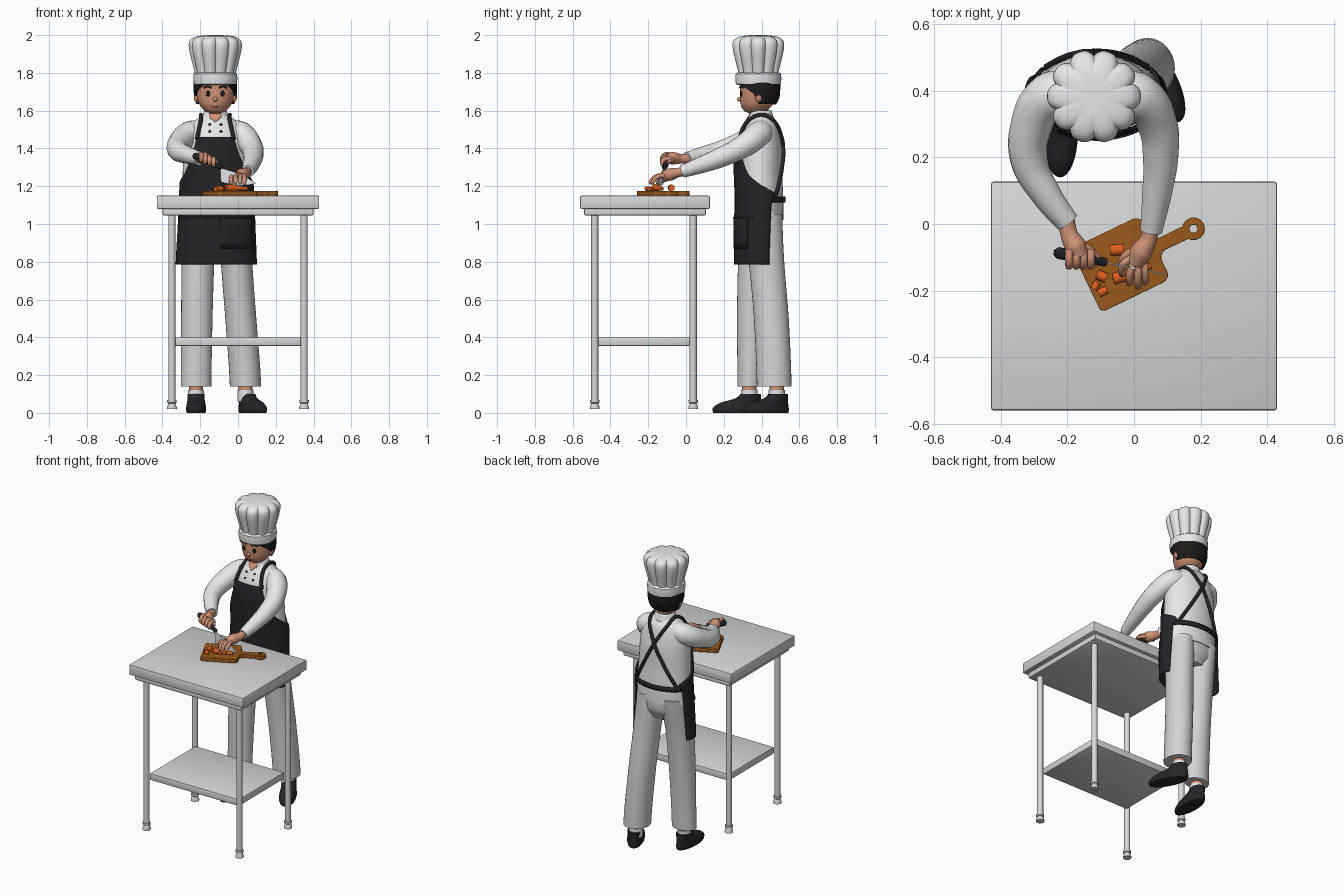
import bpy, bmesh
from math import sin, cos, pi, radians, sqrt
from mathutils import Vector, Matrix

if "Cube" in bpy.data.objects:
    bpy.data.objects.remove(bpy.data.objects["Cube"])

def material(name, r, g, b):
    m = bpy.data.materials.new(name)
    m.use_nodes = True
    m.diffuse_color = (r, g, b, 1)
    bsdf = next(n for n in m.node_tree.nodes if n.type == 'BSDF_PRINCIPLED')
    bsdf.inputs["Base Color"].default_value = (r, g, b, 1)
    bsdf.inputs["Roughness"].default_value = 0.7
    return m

WHITE = material("white cloth", .8, .8, .8)
GREY = material("trouser grey", .65, .65, .65)
METAL = material("table white", .68, .68, .68)
BLACK = material("apron black", .018, .018, .02)
HAIR = material("hair black", .012, .01, .01)
SKIN = material("skin", .62, .29, .18)
LIP = material("lip", .35, .1, .07)
WOOD = material("board brown", .32, .1, .012)
ORANGE = material("carrot orange", .75, .12, .015)
STEEL = material("blade steel", .75, .77, .8)
parts = []

def add(name, bm, mat):
    bmesh.ops.recalc_face_normals(bm, faces=bm.faces[:])
    me = bpy.data.meshes.new(name)
    bm.to_mesh(me)
    bm.free()
    ob = bpy.data.objects.new(name, me)
    bpy.context.collection.objects.link(ob)
    me.materials.append(mat)
    parts.append(ob)
    return ob

def at(rings, z):
    """Smoothly interpolated ring (z, cx, cy, rx, ry) at a height."""
    n = len(rings) - 1
    i = max([k for k in range(n) if rings[k][0] <= z + 1e-6], default=0)
    t = min(1, max(0, (z - rings[i][0]) / (rings[i + 1][0] - rings[i][0])))
    a, b, c, d = (rings[min(n, max(0, k))] for k in (i - 1, i, i + 1, i + 2))
    return [z] + [.5 * (2 * q + (r - p) * t + (2 * p - 5 * q + 4 * r - s) * t * t
                  + (3 * q - p - 3 * r + s) * t ** 3) for p, q, r, s in list(zip(a, b, c, d))[1:5]]

def loft(name, rings, mat, seg=32, steps=4, lobes=0):
    rows = [at(rings, a[0] + (b[0] - a[0]) * k / steps)
            for a, b in zip(rings, rings[1:]) for k in range(steps)] + [list(rings[-1])]
    bm, loops = bmesh.new(), []
    for z, cx, cy, rx, ry in rows:
        ring = []
        for j in range(seg):
            a = 2 * pi * j / seg
            f = 1 - .13 * (1 - abs(sin(lobes * a / 2))) ** 1.5 if lobes else 1
            ring.append(bm.verts.new((cx + rx * f * sin(a), cy - ry * f * cos(a), z)))
        loops.append(ring)
    for p, q in zip(loops, loops[1:]):
        for j in range(seg):
            bm.faces.new((p[j], p[(j + 1) % seg], q[(j + 1) % seg], q[j]))
    bm.faces.new(loops[0])
    bm.faces.new(loops[-1])
    return add(name, bm, mat)

def shell(name, rings, edges, mat, off=0, thick=.01, rows=24, cols=40):
    """Open cloth patch on a loft; edges are (z, first angle, last angle), 0 = front."""
    bm, grid = bmesh.new(), []
    for i in range(rows + 1):
        z = edges[0][0] + (edges[-1][0] - edges[0][0]) * i / rows
        lo, hi = at([(e[0], e[1], e[2], 0, 0) for e in edges], z)[1:3]
        _, cx, cy, rx, ry = at(rings, z)
        angles = [radians(lo + (hi - lo) * j / cols) for j in range(cols + 1)]
        grid.append([bm.verts.new((cx + (rx + off) * sin(a), cy - (ry + off) * cos(a), z)) for a in angles])
    for p, q in zip(grid, grid[1:]):
        for j in range(cols):
            bm.faces.new((p[j], p[j + 1], q[j + 1], q[j]))
    ob = add(name, bm, mat)
    mod = ob.modifiers.new("thickness", 'SOLIDIFY')
    mod.thickness, mod.offset = thick, 0
    return ob

def to_mesh(name, cu, mat):
    ob = bpy.data.objects.new(name, cu)
    bpy.context.collection.objects.link(ob)
    me = bpy.data.meshes.new_from_object(ob.evaluated_get(bpy.context.evaluated_depsgraph_get()))
    bpy.data.objects.remove(ob)
    bm = bmesh.new()
    bm.from_mesh(me)
    bmesh.ops.remove_doubles(bm, verts=bm.verts[:], dist=1e-5)
    return add(name, bm, mat)

def tube(name, pts, radii, mat):
    cu = bpy.data.curves.new(name, 'CURVE')
    cu.dimensions, cu.bevel_depth, cu.bevel_resolution, cu.use_fill_caps = '3D', 1, 5, True
    cu.resolution_u = 8
    sp = cu.splines.new('BEZIER')
    sp.bezier_points.add(len(pts) - 1)
    for k, (bp, p) in enumerate(zip(sp.bezier_points, pts)):
        bp.co, bp.handle_left_type, bp.handle_right_type = p, 'AUTO', 'AUTO'
        bp.radius = radii[k] if isinstance(radii, (list, tuple)) else radii
    return to_mesh(name, cu, mat)

def plate(name, outlines, depth, bevel, matrix, mat):
    cu = bpy.data.curves.new(name, 'CURVE')
    cu.dimensions, cu.fill_mode, cu.extrude, cu.bevel_depth = '2D', 'BOTH', depth, bevel
    for pts in outlines:
        sp = cu.splines.new('POLY')
        sp.points.add(len(pts) - 1)
        for sp_pt, (x, y) in zip(sp.points, pts):
            sp_pt.co = (x, y, 0, 1)
        sp.use_cyclic_u = True
    ob = to_mesh(name, cu, mat)
    ob.data.transform(matrix)

def ball(name, c, size, mat):
    bm = bmesh.new()
    bmesh.ops.create_uvsphere(bm, u_segments=20, v_segments=12, radius=1)
    bm.transform(Matrix.Translation(c) @ Matrix.Diagonal((*size, 1)))
    return add(name, bm, mat)

def box(name, x, y, z, mat, bevel=.008):
    bm = bmesh.new()
    bmesh.ops.create_cube(bm, size=1)
    size = [b - a for a, b in (x, y, z)]
    bm.transform(Matrix.Translation([(a + b) / 2 for a, b in (x, y, z)]) @ Matrix.Diagonal((*size, 1)))
    bmesh.ops.bevel(bm, geom=bm.edges[:], offset=bevel, segments=2, profile=.5, affect='EDGES')
    return add(name, bm, mat)

def on(rings, dx, z, off=0, side=-1):
    """Point on a loft surface; side -1 is the front, 1 the back."""
    _, cx, cy, rx, ry = at(rings, z)
    return Vector((cx + dx, cy + side * (ry + off) * sqrt(max(0, 1 - (dx / (rx + off)) ** 2)), z))

# Table
box("table_top", (-.43, .43), (-.56, .127), (1.08, 1.15), METAL)
box("table_apron", (-.4, .4), (-.54, .105), (1.045, 1.085), METAL)
box("table_shelf", (-.335, .335), (-.47, .02), (.355, .4), METAL, .005)
for x in (-.35, .35):
    for y in (-.483, .038):
        loft("table_leg", [(z, x, y, r, r) for z, r in ((.05, .019), (1.05, .019))], METAL, 20, 1)
        loft("table_foot", [(z, x, y, r, r) for z, r in
             ((.02, .026), (.03, .026), (.05, .018), (.055, .025), (.068, .025))], METAL, 20, 1)

# Torso, trousers
torso = [(1.02, -.112, .4, .183, .115), (1.13, -.112, .395, .183, .12), (1.25, -.115, .39, .178, .12),
         (1.38, -.118, .39, .172, .12), (1.47, -.12, .39, .162, .108), (1.53, -.12, .395, .132, .088),
         (1.57, -.12, .395, .08, .062), (1.585, -.12, .395, .058, .054)]
loft("shirt", torso, WHITE, 40)
loft("trouser_seat", [(.9, -.11, .405, .09, .07), (.96, -.11, .405, .15, .1), (1.05, -.11, .4, .17, .11)], GREY)
loft("right_trouser_leg", [(.14, -.222, .337, .081, .064), (.5, -.218, .348, .083, .078),
     (.8, -.212, .368, .086, .092), (1.05, -.2, .4, .085, .108)], GREY)
loft("left_trouser_leg", [(.14, .04, .467, .083, .092), (.5, .015, .452, .082, .092),
     (.8, -.008, .426, .083, .094), (1.05, -.025, .402, .085, .108)], GREY)

# Shoes, socks, ankles
for side, ax, ay, sx, sy, turn in (("right", -.222, .335, -.222, .272, 0), ("left", .04, .48, .078, .425, 27)):
    shoe = loft(side + "_shoe", [(0, 0, 0, .049, .128), (.015, 0, 0, .053, .132), (.03, 0, .002, .052, .128),
                (.055, 0, .02, .048, .107), (.075, 0, .055, .045, .07), (.1, 0, .07, .044, .054)], BLACK)
    shoe.data.transform(Matrix.Translation((sx, sy, 0)) @ Matrix.Rotation(radians(turn), 4, 'Z'))
    loft(side + "_sock", [(.06, ax, ay, .042, .044), (.122, ax, ay, .042, .044)], WHITE, 24, 1)
    loft(side + "_ankle", [(.1, ax, ay, .037, .039), (.2, ax, ay, .037, .039)], SKIN, 24, 1)

# Apron with belt, pocket and crossed straps
apron = [(.785, -.115, .39, .21, .13), (1.04, -.113, .392, .199, .132), (1.13, -.112, .395, .196, .132),
         (1.25, -.115, .39, .19, .132), (1.38, -.118, .39, .187, .132), (1.47, -.12, .39, .18, .12)]
half = ((.785, 112), (1.0, 114), (1.12, 116), (1.16, 124), (1.2, 95), (1.26, 62), (1.36, 42), (1.46, 33))
shell("apron", apron, [(z, -a, a) for z, a in half], BLACK, rows=50)
shell("apron_belt", apron, [(1.115, 0, 360), (1.145, 0, 360)], BLACK, -.004, .008, 2, 64)
shell("apron_pocket", apron, [(.87, 5, 62), (1.03, 5, 62)], BLACK, .007, .006, 4)
shell("apron_seam", apron, [(1.028, -75, 75), (1.036, -75, 75)], BLACK, .007, .006, 1)
for s in (-1, 1):
    pts = [on(torso, s * .098, 1.45, .014), on(torso, s * .085, 1.51, .012), on(torso, s * .076, 1.555, .008),
           Vector((-.12 + s * .076, .41, 1.577)), on(torso, s * .07, 1.55, .008, 1)]
    pts += [on(torso, s * (.07 - .22 * t), 1.55 - .41 * t, .006, 1) for t in (.2, .4, .6, .8, 1)]
    tube("apron_strap", pts, .011, BLACK)

# Neck, collar, buttons
loft("neck", [(1.53, -.12, .392, .05, .05), (1.65, -.12, .388, .047, .047)], SKIN, 24, 1)
shell("open_neckline", torso, [(1.54, -1, 1), (1.583, -32, 32)], SKIN, .003, .004, 6, 8)
shell("collar", [(1.55, -.12, .395, .074, .068), (1.6, -.12, .395, .056, .055)],
      [(1.55, 12, 348), (1.6, 38, 322)], WHITE, 0, .008, 4)
for dx in (-.03, .03):
    for z in (1.49, 1.527):
        ball("button", on(torso, dx, z, .002), (.007, .005, .007), BLACK)

# Head and face
head = [(1.583, -.12, .37, .028, .03), (1.598, -.12, .368, .056, .06), (1.63, -.12, .375, .083, .084),
        (1.67, -.12, .383, .097, .097), (1.71, -.12, .385, .101, .1), (1.77, -.12, .385, .1, .1)]
loft("head", head, SKIN)
shell("hair", head, [(1.638, 95, 265), (1.67, 85, 275), (1.7, 70, 290), (1.725, 48, 312), (1.76, 15, 345)],
      HAIR, .006, .016)
ball("nose", on(head, 0, 1.66), (.013, .016, .013), SKIN)
tube("mouth", [on(head, dx, z, .001) for dx, z in ((-.02, 1.623), (0, 1.617), (.02, 1.623))], .0028, LIP)
for s in (-1, 1):
    ball("ear", (-.12 + s * .1, .385, 1.672), (.014, .02, .027), SKIN)
    ball("eye", on(head, s * .038, 1.69), (.012, .006, .016), HAIR)
    tube("eyebrow", [on(head, s * d, z, .001) for d, z in ((.02, 1.722), (.04, 1.729), (.06, 1.722))], .005, HAIR)

# Pleated hat
loft("hat_band", [(z, -.12, .383, r, r + .005) for z, r in
     ((1.735, .104), (1.742, .114), (1.77, .117), (1.795, .115), (1.803, .105))], WHITE, 40, 1)
loft("hat_crown", [(z, -.12, .383, r, r) for z, r in
     ((1.79, .108), (1.83, .116), (1.88, .129), (1.92, .138), (1.95, .141), (1.97, .136),
      (1.985, .12), (1.994, .095), (1.999, .06), (2, .015))], WHITE, 120, 2, 10)

# Sleeves
tube("right_sleeve", [(-.19, .4, 1.495), (-.255, .385, 1.475), (-.31, .29, 1.425), (-.315, .19, 1.388),
     (-.265, .09, 1.365), (-.2, .005, 1.345)], [.06, .07, .062, .056, .046, .036], WHITE)
tube("left_sleeve", [(-.05, .4, 1.495), (.012, .385, 1.475), (.07, .3, 1.41), (.08, .2, 1.36),
     (.07, .1, 1.32), (.052, -.02, 1.278)], [.06, .07, .06, .054, .046, .034], WHITE)

# Hands: a palm and fingers each
tube("left_palm", [(.052, 0, 1.28), (.044, -.045, 1.272), (.022, -.085, 1.262), (.005, -.12, 1.25)],
     [.024, .025, .034, .026], SKIN)
for x, y in ((-.035, -.15), (-.013, -.178), (.012, -.188), (.034, -.175)):
    base = Vector((.012 + x * .5, -.1, 1.256))
    tube("left_finger", [base, (x, y + .025, 1.25), (x, y, 1.22), (x, y, 1.208)], [.012, .011, .01, .005], SKIN)
tube("left_thumb", [(.01, -.075, 1.258), (-.03, -.1, 1.24), (-.045, -.128, 1.22)], [.014, .012, .006], SKIN)
tube("right_palm", [(-.203, .015, 1.346), (-.195, -.03, 1.345), (-.175, -.07, 1.348), (-.16, -.1, 1.35)],
     [.024, .026, .034, .022], SKIN)
for k in range(4):
    x, z = -.195 + k * .022, 1.352 - k * .008
    tube("right_finger", [(x, -.075, z + .015), (x, -.115, z + .013), (x, -.125, z - .012), (x, -.095, z - .025)],
         [.012, .012, .011, .006], SKIN)
tube("right_thumb", [(-.165, -.06, 1.345), (-.13, -.08, 1.335), (-.105, -.1, 1.325)], [.014, .012, .006], SKIN)

# Knife
tube("knife_handle", [(-.238, -.085, 1.365), (-.228, -.087, 1.361), (-.16, -.1, 1.332), (-.085, -.115, 1.298)],
     [.01, .018, .016, .013], BLACK)
plate("knife_blade", [[(-.005, .088), (.07, .066), (.14, .036), (.19, .006), (.15, -.004), (.08, -.006), (0, .012)]],
      .002, 0, Matrix.Translation((-.09, -.115, 1.21)) @ Matrix.Rotation(radians(-11), 4, 'Z')
      @ Matrix.Rotation(pi / 2, 4, 'X'), STEEL)

# Chopping board with a holed handle
def arc(cx, cy, r, a, b, n=8):
    return [(cx + r * cos(radians(a + (b - a) * k / n)), cy + r * sin(radians(a + (b - a) * k / n)))
            for k in range(n + 1)]
outline = (arc(-.1, -.09, .013, 180, 270) + arc(.09, -.08, .023, 270, 360) + arc(.143, -.047, .03, 180, 90)
           + arc(.243, 0, .031, -145, 145, 20) + arc(.143, .047, .03, 270, 180)
           + arc(.09, .08, .023, 0, 90) + arc(-.1, .09, .013, 90, 180))
plate("chopping_board", [outline, arc(.243, 0, .015, 360, 18, 19)], .01, .003,
      Matrix.Translation((-.04, -.12, 1.163)) @ Matrix.Rotation(radians(25.8), 4, 'Z'), WOOD)

# Carrot and cut pieces
tube("carrot", [(-.062, -.165, 1.193), (-.01, -.15, 1.191), (.05, -.125, 1.187)], [.018, .016, .009], ORANGE)
for x, y, dx, dy, r in ((-.052, -.078, .02, .002, .017), (-.097, -.157, .014, -.006, .015),
                        (-.093, -.203, .012, .006, .012), (-.115, -.185, .006, .01, .011)):
    tube("carrot_piece", [(x - dx, y - dy, 1.175 + r), (x + dx, y + dy, 1.175 + r)], r, ORANGE)

# Smooth shading with sharp edges kept
bpy.ops.object.select_all(action='DESELECT')
for ob in parts:
    ob.select_set(True)
bpy.context.view_layer.objects.active = parts[0]
bpy.ops.object.shade_smooth_by_angle(angle=radians(42))
